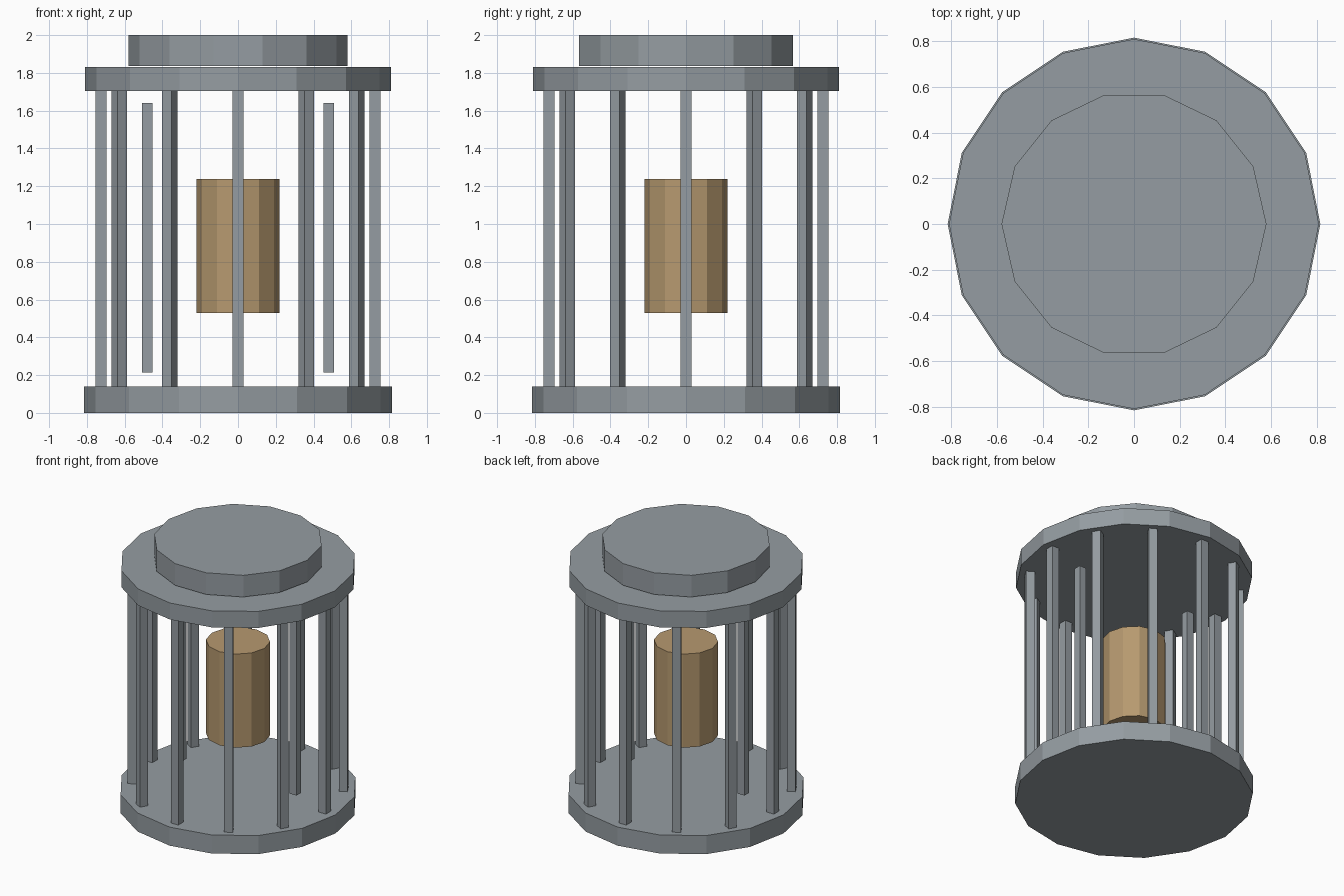
import bpy, math

if "Cube" in bpy.data.objects:
    bpy.data.objects.remove(bpy.data.objects["Cube"])


def material(name, rgb):
    m = bpy.data.materials.new(name)
    m.diffuse_color = (*rgb, 1.0)
    m.use_nodes = True
    m.node_tree.nodes["Principled BSDF"].inputs["Base Color"].default_value = m.diffuse_color
    return m


STEEL = material("grey steel", (0.30, 0.335, 0.36))
BRASS = material("tan brass", (0.47, 0.32, 0.16))


def prism(name, sides, radius, z0, z1, mat):
    # upright flat-faced drum with a corner on the +x axis
    bpy.ops.mesh.primitive_cylinder_add(vertices=sides, radius=radius, depth=z1 - z0,
                                        location=(0, 0, (z0 + z1) / 2))
    ob = bpy.context.object
    ob.name = name
    # default corner lies on +y; turn it onto +x
    ob.rotation_euler.z = -math.pi / 2
    ob.data.materials.append(mat)
    return ob


def bar(name, radius, angle, width, z0, z1):
    # square upright bar turned to face outwards
    bpy.ops.mesh.primitive_cube_add(
        size=1, location=(radius * math.cos(angle), radius * math.sin(angle), (z0 + z1) / 2),
        rotation=(0, 0, angle))
    ob = bpy.context.object
    ob.name = name
    ob.scale = (width, width, z1 - z0)
    ob.data.materials.append(STEEL)
    return ob


# Plates and lid
prism("base_plate", 16, 0.816, 0.0, 0.14, STEEL)
prism("top_plate", 16, 0.81, 1.705, 1.83, STEEL)
prism("lid", 14, 0.58, 1.836, 2.0, STEEL)

# Hanging core
prism("core", 12, 0.22, 0.53, 1.237, BRASS)

# Ring of cage bars
for i in range(12):
    bar(f"cage_bar_{i + 1}", 0.725, math.radians(30 * i), 0.06, 0.14, 1.705)

# Two shorter inner rods, left and right
for side, angle in (("right", 0.0), ("left", math.pi)):
    bar(f"inner_rod_{side}", 0.48, angle, 0.056, 0.213, 1.64)
